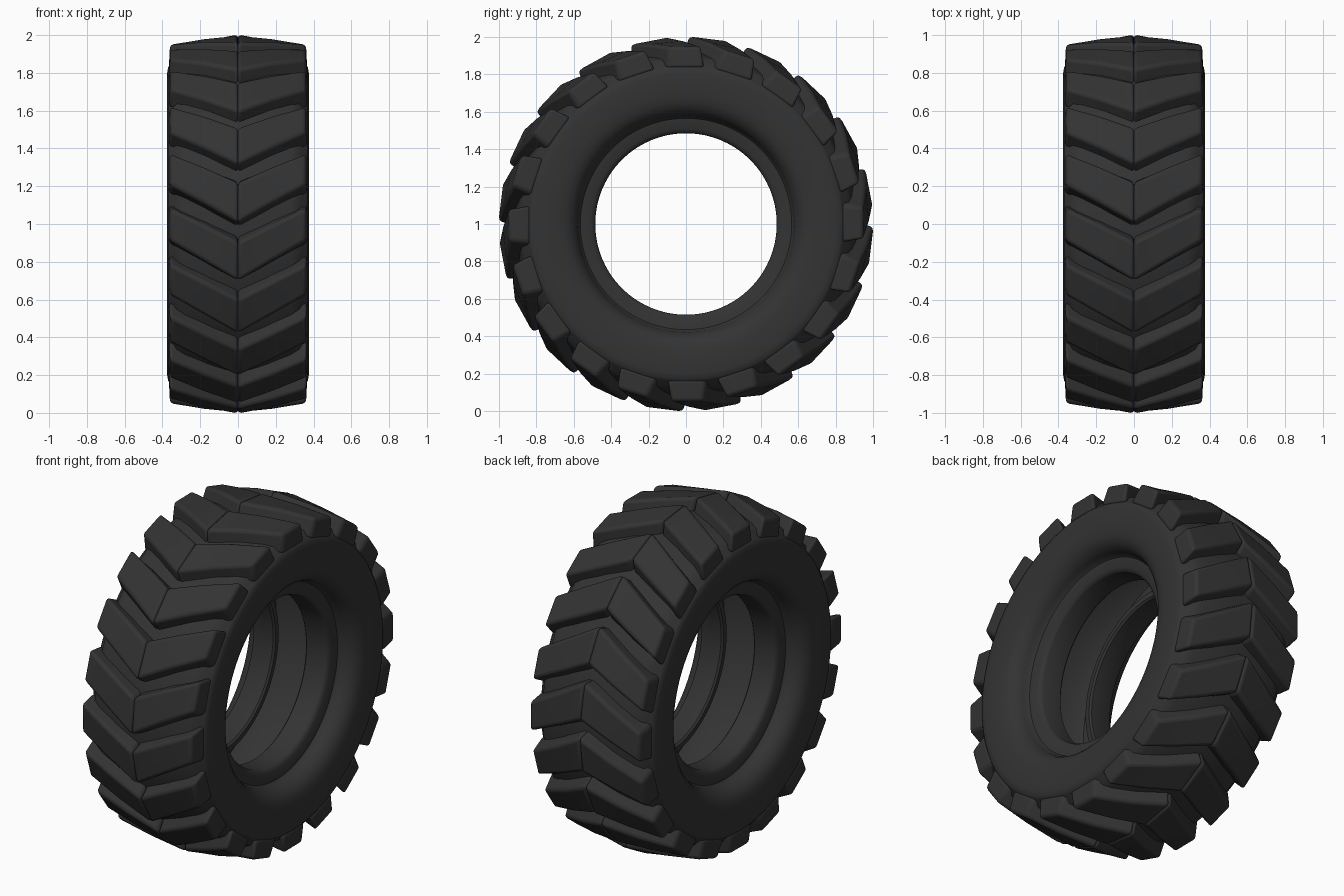
import bpy, bmesh, math

if "Cube" in bpy.data.objects:
    bpy.data.objects.remove(bpy.data.objects["Cube"])

LUGS = 20
SEGS = 120
CENTRE_Z = 1.0

rubber = bpy.data.materials.new("dark_rubber")
rubber.diffuse_color = (0.033, 0.033, 0.033, 1)
rubber.use_nodes = True
rubber.node_tree.nodes["Principled BSDF"].inputs["Base Color"].default_value = rubber.diffuse_color


def wheel_point(x, r, t):
    """Axle along x; t runs upward from the front of the tyre."""
    return (x, -r * math.cos(t), CENTRE_Z + r * math.sin(t))


def finish(bm, name, angle):
    bmesh.ops.recalc_face_normals(bm, faces=bm.faces)
    mesh = bpy.data.meshes.new(name)
    bm.to_mesh(mesh)
    bm.free()
    mesh.materials.append(rubber)
    ob = bpy.data.objects.new(name, mesh)
    bpy.context.collection.objects.link(ob)
    bpy.ops.object.select_all(action='DESELECT')
    ob.select_set(True)
    bpy.context.view_layer.objects.active = ob
    bpy.ops.object.shade_smooth_by_angle(angle=math.radians(angle))
    return ob


# Carcass: hollow half profile (x, radius), crown -> sidewall -> bead -> cavity
half = [(0.0, 0.93), (0.16, 0.918), (0.28, 0.897), (0.325, 0.88), (0.342, 0.855),
        (0.358, 0.845), (0.370, 0.83), (0.375, 0.80), (0.375, 0.74), (0.373, 0.69),
        (0.366, 0.65), (0.352, 0.62), (0.328, 0.595), (0.295, 0.579), (0.268, 0.574),
        (0.258, 0.565), (0.252, 0.51), (0.243, 0.492), (0.23, 0.485),
        (0.11, 0.485), (0.10, 0.495), (0.105, 0.53), (0.15, 0.57), (0.25, 0.62), (0.30, 0.69),
        (0.29, 0.77), (0.22, 0.82), (0.0, 0.84)]
profile = half + [(-x, r) for x, r in reversed(half[1:-1])]

bm = bmesh.new()
rings = []
for i in range(SEGS):
    t = 2 * math.pi * i / SEGS
    rings.append([bm.verts.new(wheel_point(x, r, t)) for x, r in profile])
n = len(profile)
for i in range(SEGS):
    a, b = rings[i], rings[(i + 1) % SEGS]
    for j in range(n):
        k = (j + 1) % n
        bm.faces.new((a[j], a[k], b[k], b[j]))
finish(bm, "tyre_carcass", 40)

# Tread lugs: swept-back half chevrons wrapping over the shoulder
TOP = [(0.0, 1.005), (0.18, 0.98), (0.36, 0.952)]
BOTTOM = [(0.0, 0.89), (0.18, 0.875), (0.366, 0.838)]


def add_lug(bm, side, t0):
    def row(points, half_angle):
        out = []
        for edge in (-1, 1):
            out.append([])
            for x, r in points:
                lag = -0.20 * (1 - x / 0.365)
                grow = 1 + 0.15 * (1 - x / 0.365)
                t = t0 + lag + edge * half_angle * grow
                out[-1].append(bm.verts.new(wheel_point(side * x, r, t)))
        return out

    top, low = row(TOP, 0.090), row(BOTTOM, 0.122)
    for j in range(2):
        bm.faces.new((top[0][j], top[0][j + 1], top[1][j + 1], top[1][j]))
        bm.faces.new((low[0][j], low[0][j + 1], low[1][j + 1], low[1][j]))
        for e in (0, 1):
            bm.faces.new((top[e][j], top[e][j + 1], low[e][j + 1], low[e][j]))
    for j in (0, 2):
        bm.faces.new((top[0][j], top[1][j], low[1][j], low[0][j]))


for side, name in ((1, "tread_lugs_right"), (-1, "tread_lugs_left")):
    bm = bmesh.new()
    for i in range(LUGS):
        add_lug(bm, side, 2 * math.pi * i / LUGS)
    ob = finish(bm, name, 35)
    bev = ob.modifiers.new("rounded_edges", 'BEVEL')
    bev.width = 0.018
    bev.segments = 3
    bev.limit_method = 'ANGLE'
    bev.angle_limit = math.radians(35)
    # keep edge softening ahead of the smooth-by-angle step
    ob.modifiers.move(len(ob.modifiers) - 1, 0)
